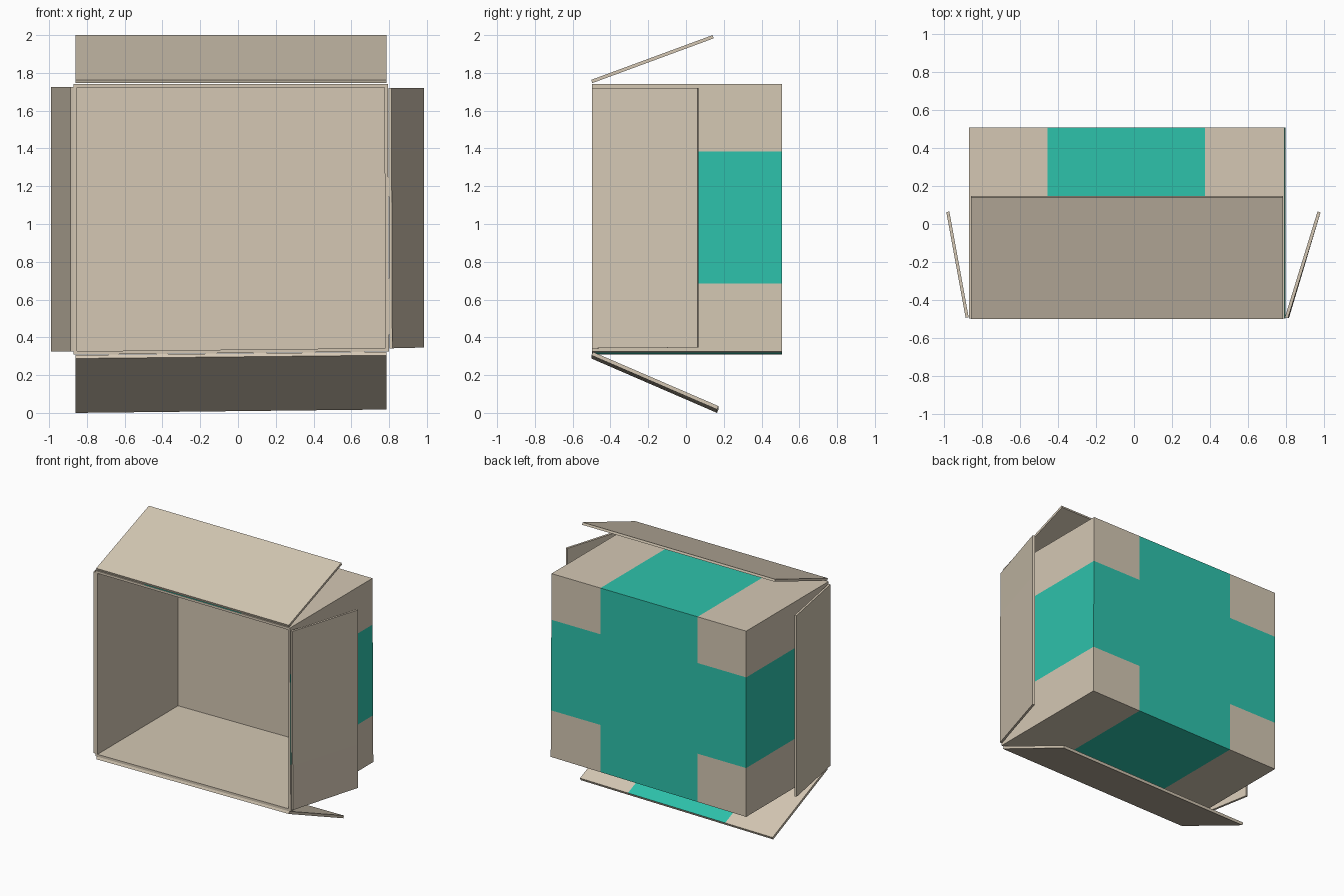
import bpy, bmesh
from mathutils import Vector

if "Cube" in bpy.data.objects:
    bpy.data.objects.remove(bpy.data.objects["Cube"])

X0, X1 = -0.455, 0.375     # vertical tape band
Z0, Z1 = 0.685, 1.385      # horizontal tape band


def material(name, col):
    m = bpy.data.materials.new(name)
    m.diffuse_color = (*col, 1)
    m.use_nodes = True
    m.node_tree.nodes["Principled BSDF"].inputs["Base Color"].default_value = m.diffuse_color
    return m


card = material("cardboard beige", (0.66, 0.575, 0.455))
tape = material("teal", (0.027, 0.54, 0.41))


def hexa(bm, near, far):
    """Six-sided solid from two matching quads; returns (near, far, sides)."""
    a = [bm.verts.new(p) for p in near]
    b = [bm.verts.new(p) for p in far]
    n, f = bm.faces.new(a), bm.faces.new(b[::-1])
    sides = [bm.faces.new((a[i], b[i], b[(i + 1) % 4], a[(i + 1) % 4])) for i in range(4)]
    bmesh.ops.recalc_face_normals(bm, faces=bm.faces[:])
    return n, f, sides


def paint_and_finish(bm, name):
    """Cut along the tape edges; marked faces inside the bands become teal."""
    for axis, vals in ((0, (X0, X1)), (2, (Z0, Z1))):
        for v in vals:
            co, no = Vector(), Vector()
            co[axis], no[axis] = v, 1
            bmesh.ops.bisect_plane(bm, geom=bm.verts[:] + bm.edges[:] + bm.faces[:],
                                   plane_co=co, plane_no=no)
    for f in bm.faces:
        c = f.calc_center_median()
        if f.material_index == 1 and not (X0 < c.x < X1 or Z0 < c.z < Z1):
            f.material_index = 0
    me = bpy.data.meshes.new(name)
    bm.to_mesh(me)
    bm.free()
    me.materials.append(card)
    me.materials.append(tape)
    ob = bpy.data.objects.new(name, me)
    bpy.context.collection.objects.link(ob)


# Box body: closed solid, hollowed out from the front
bm = bmesh.new()
outline = [(-0.87, 0.308), (0.80, 0.325), (0.793, 1.742), (-0.87, 1.742)]
front, back, walls = hexa(bm, [(x, -0.498, z) for x, z in outline],
                          [(x, 0.508, z) for x, z in outline])
for f in walls + [back]:
    f.material_index = 1
bmesh.ops.inset_individual(bm, faces=[front], thickness=0.026)
ext = bmesh.ops.extrude_discrete_faces(bm, faces=[front])["faces"][0]
for v in ext.verts:
    v.co.y = 0.485
paint_and_finish(bm, "box_body")


# Flaps folded back: the side facing the box carries the tape
def flap(name, quad, out):
    bm = bmesh.new()
    quad = [Vector(p) for p in quad]
    near, _, _ = hexa(bm, quad, [p + Vector(out) for p in quad])
    near.material_index = 1
    paint_and_finish(bm, name)


flap("top_flap", [(-0.86, -0.496, 1.746), (0.785, -0.496, 1.746),
                  (0.785, 0.147, 1.983), (-0.86, 0.147, 1.983)], (0, -0.006, 0.017))
flap("bottom_flap", [(-0.86, -0.493, 0.306), (0.785, -0.493, 0.323),
                     (0.785, 0.172, 0.036), (-0.86, 0.172, 0.018)], (0, -0.008, -0.018))
flap("left_flap", [(-0.872, -0.492, 0.326), (-0.872, -0.492, 1.725),
                   (-0.974, 0.066, 1.725), (-0.974, 0.066, 0.326)], (-0.016, -0.003, 0))
flap("right_flap", [(0.801, -0.492, 0.342), (0.796, -0.492, 1.72),
                    (0.968, 0.066, 1.72), (0.968, 0.066, 0.346)], (0.016, -0.005, 0))
